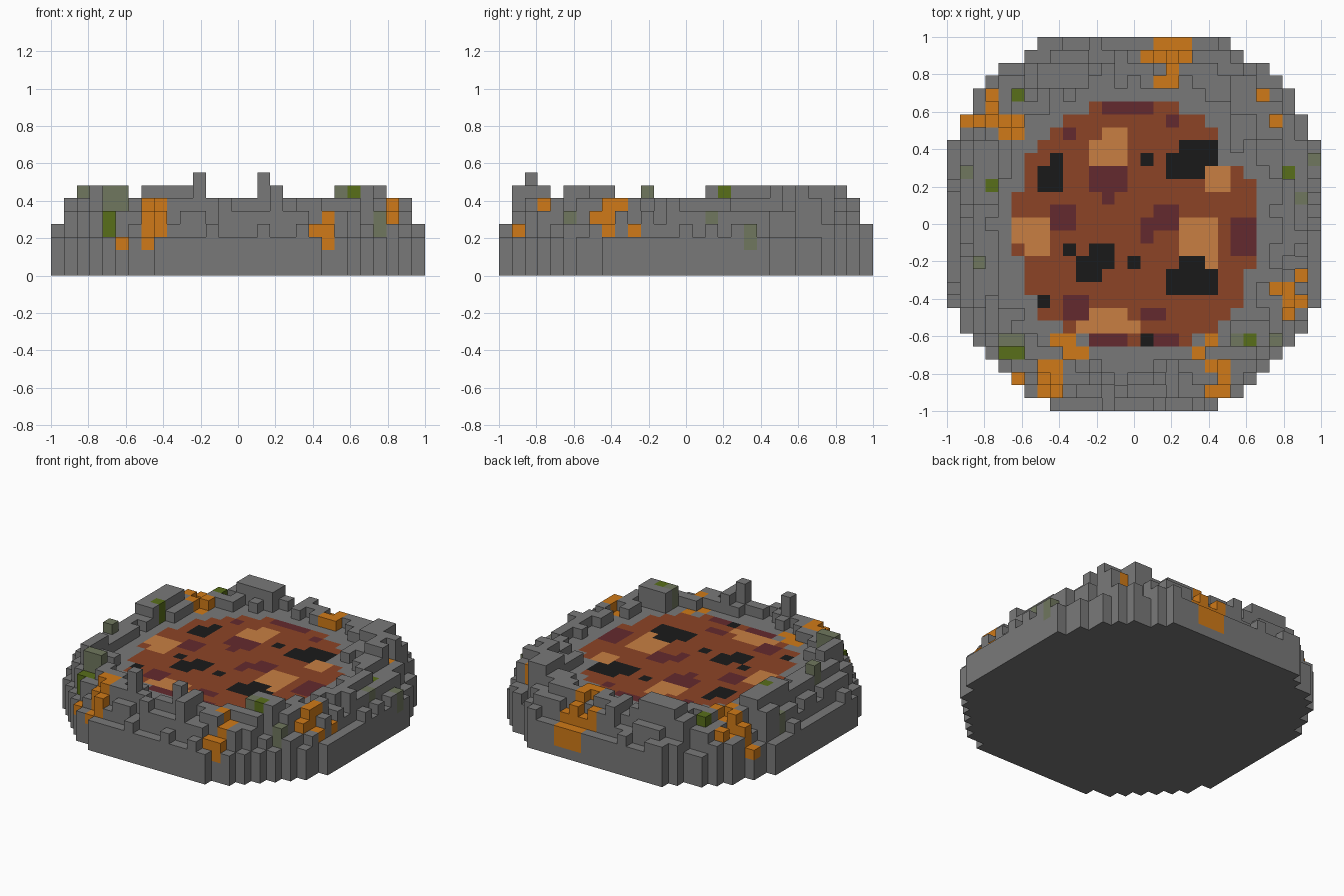
import bpy, bmesh, random
from mathutils import Vector

cube = bpy.data.objects.get("Cube")
if cube:
    bpy.data.objects.remove(cube, do_unlink=True)

random.seed(4)
N = 29             # blocks along each side
MID = N // 2
S = 2 / N          # size of one block
POOL = 5           # pool level in blocks


def linear(v):
    v /= 255
    return v / 12.92 if v <= 0.04045 else ((v + 0.055) / 1.055) ** 2.4


PALETTE = {
    "stone grey": "797979", "ember orange": "d07a18",
    "leaf green": "586e1a", "faded moss": "70775e",
    "lava red": "8c4426", "dark maroon": "642a2e",
    "glowing tan": "c87f42", "charred black": "1a1a1a",
}
NAMES = list(PALETTE)
MATERIALS = []
for name, code in PALETTE.items():
    mat = bpy.data.materials.new(name)
    mat.use_nodes = True
    col = [linear(v) for v in bytes.fromhex(code)] + [1]
    mat.diffuse_color = col
    bsdf = mat.node_tree.nodes["Principled BSDF"]
    bsdf.inputs["Base Color"].default_value = col
    bsdf.inputs["Roughness"].default_value = 0.9
    MATERIALS.append(mat)


def oval(cx, cy, rx, ry, power):
    """Cells (column, row) inside a rounded oval; row zero is at the back."""
    return {(c, r) for c in range(N) for r in range(N)
            if (abs(c - cx) / rx) ** power + (abs(r - cy) / ry) ** power <= 1}


def patch(c, r, w=1, d=1):
    return {(c + i, r + j) for i in range(w) for j in range(d)}


def patches(*items):
    """Cells covered by (column, row, width, depth) rectangles or single cells."""
    return set().union(*(patch(*item) for item in items))


# Round footprint of the basin and the pool inside it
FOOT = oval(MID, 13.8, 15.53, 15.53, 2)
LAVA = oval(14.1, 14.1, 9.21, 9.4, 2.5) - patch(21, 6, 2, 4)

# Crust patches on the pool
POOL_PATCHES = {
    "charred black": patches((18, 8, 3, 2), (17, 9, 3, 2), (7, 10, 2, 2), (8, 9), (15, 9),
                             (9, 16), (11, 16, 2, 2), (10, 17, 2, 2), (14, 17),
                             (18, 17, 2, 3), (17, 18, 4, 2), (7, 20), (15, 23)),
    "glowing tan": patches((12, 7, 2, 3), (11, 8, 3, 2), (20, 10, 2, 2), (18, 14, 3, 3),
                           (20, 17), (5, 14, 3, 2), (6, 16, 2, 1), (11, 21, 3, 2),
                           (10, 22, 5, 1)),
    "dark maroon": patches((12, 5, 4, 1), (17, 6), (9, 7), (11, 10, 3, 2), (12, 12),
                           (8, 13, 2, 2), (16, 13, 2, 2), (15, 14, 1, 2), (22, 14, 2, 3),
                           (9, 20, 2, 2), (15, 21, 2, 1), (10, 23, 4, 1), (16, 23, 2, 1)),
}

# Colour patches on the stone
ORANGE = patches((16, 0, 3, 1), (15, 1, 4, 1), (17, 2), (16, 3, 2, 1), (3, 4, 1, 2),
                 (1, 6, 5, 1), (4, 7, 2, 1), (24, 4), (25, 6), (27, 18), (25, 19, 2, 1),
                 (26, 20, 1, 2), (27, 20), (8, 23, 2, 1), (9, 24, 2, 1), (7, 25, 2, 3),
                 (5, 26), (20, 23), (19, 24), (20, 25, 2, 1), (21, 26), (20, 27, 2, 1))
GREEN = {(5, 4), (3, 11), (26, 10), (4, 24), (5, 24), (23, 23)}
MOSS = {(28, 9), (27, 12), (1, 10), (2, 17), (4, 23), (5, 23), (22, 23), (25, 23)}

# Raised ledges on the rim, and two single spikes at the front
LEDGES = patches((7, 2, 4, 2), (17, 2), (22, 3, 2, 3), (24, 5, 2, 3), (2, 8, 2, 5),
                 (2, 17), (3, 20, 1, 3), (4, 23, 2, 1), (22, 22, 3, 2), (17, 25, 1, 3))
SPIKES = {(11, 26), (16, 26)}


def distance(cell, outside):
    """Distance in cells to the nearest nearby cell that passes the test."""
    reach = range(-6, 7)
    return min((Vector((i, j)).length for i in reach for j in reach
                if outside((cell[0] + i, cell[1] + j))), default=N)


def stone_height(cell):
    """Stepped outer slope and crest, then a flat shore around the pool."""
    out = distance(cell, lambda p: p not in FOOT)
    inn = distance(cell, lambda p: p in LAVA)
    if cell in SPIKES:
        return POOL + 3
    if cell in LEDGES - ORANGE:
        return POOL + 2
    if inn < 1.5:
        return POOL
    if out < 1.3:
        return random.choice((3, 3, 4))
    if out < 2.1:
        return random.choice((4, 5, 5, 5, 6))
    if inn < 2.3:
        return random.choice((5, 6))
    return random.choice((5, 6, 6, 6, 6))


HEIGHT = {p: POOL if p in LAVA else stone_height(p) for p in sorted(FOOT)}


def stone_colour(cell, z):
    """Colour of the block at level z of a stone column."""
    near_top = z >= HEIGHT[cell] - 2
    lowest_ember = 1 if cell[1] == 0 else 2
    if cell in ORANGE and z >= lowest_ember:
        return "ember orange"
    if cell in GREEN and near_top:
        return "leaf green"
    if cell in MOSS and near_top:
        return "faded moss"
    return "stone grey"


def lava_colour(cell):
    return next((name for name, cells in POOL_PATCHES.items() if cell in cells), "lava red")


class BlockMesh:
    """Collects coloured block faces into one object."""

    def __init__(self):
        self.bm = bmesh.new()

    def quad(self, points, colour):
        verts = [self.bm.verts.new((x * S - 1, 1 - y * S, z * S)) for x, y, z in points]
        self.bm.faces.new(verts).material_index = NAMES.index(colour)

    def finish(self, name):
        bmesh.ops.remove_doubles(self.bm, verts=self.bm.verts, dist=0.001)
        mesh = bpy.data.meshes.new(name)
        self.bm.to_mesh(mesh)
        self.bm.free()
        for mat in MATERIALS:
            mesh.materials.append(mat)
        obj = bpy.data.objects.new(name, mesh)
        bpy.context.collection.objects.link(obj)


# Build the stone columns and the pool surface
basin, pool = BlockMesh(), BlockMesh()
for cell, h in HEIGHT.items():
    c, r = cell
    corners = [(c, r + 1), (c + 1, r + 1), (c + 1, r), (c, r)]
    basin.quad([(*p, 0) for p in reversed(corners)], "stone grey")
    top = [(*p, h) for p in corners]
    if cell in LAVA:
        pool.quad(top, lava_colour(cell))
    else:
        basin.quad(top, stone_colour(cell, h - 1))
    # Exposed sides, one face per block
    for k, (dc, dr) in enumerate([(0, 1), (1, 0), (0, -1), (-1, 0)]):
        a, b = corners[k], corners[(k + 1) % 4]
        for z in range(HEIGHT.get((c + dc, r + dr), 0), h):
            basin.quad([(*a, z), (*b, z), (*b, z + 1), (*a, z + 1)], stone_colour(cell, z))
basin.finish("stone_basin")
pool.finish("lava_pool")
